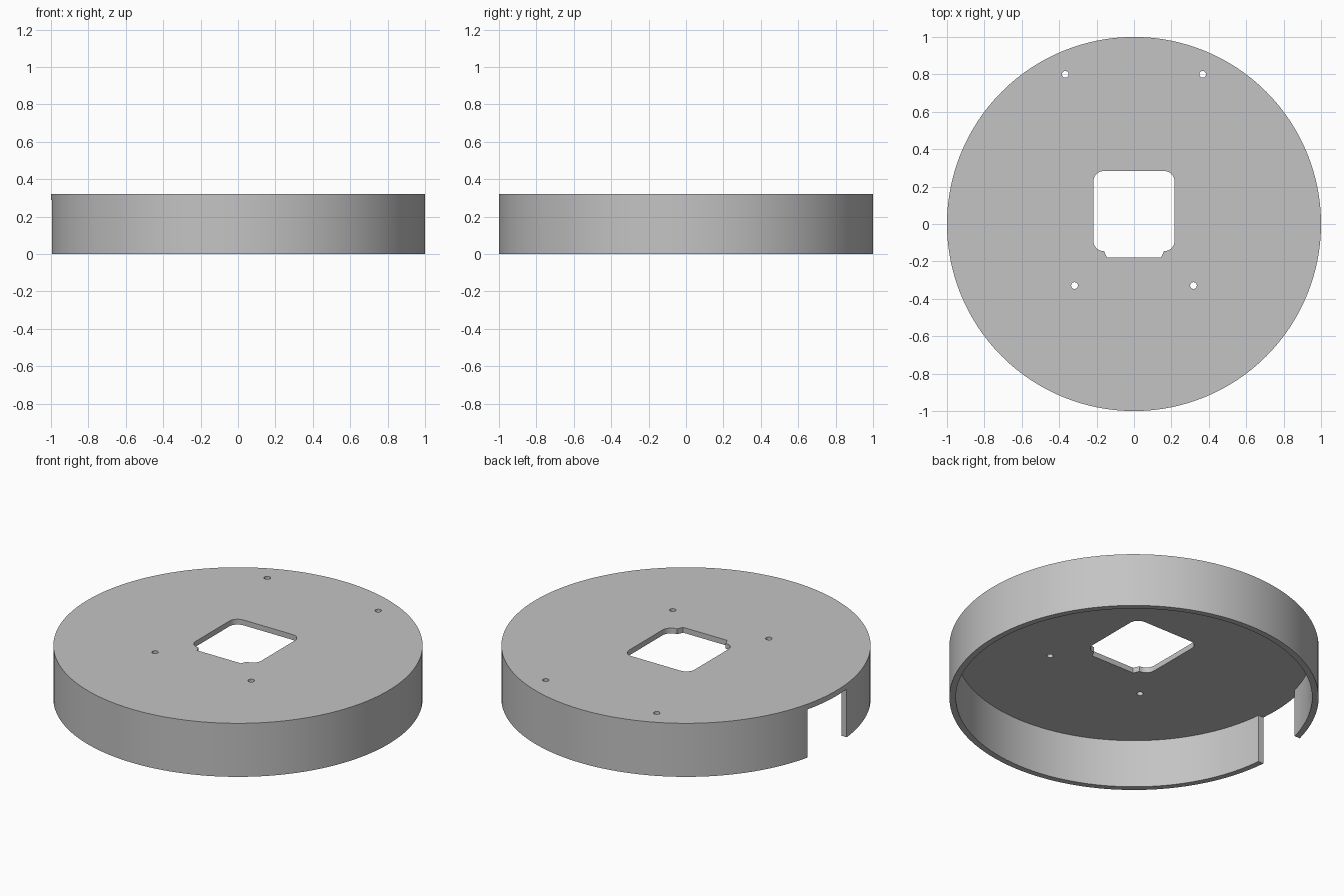
import bpy, bmesh, math

cube = bpy.data.objects.get("Cube")
if cube:
    bpy.data.objects.remove(cube, do_unlink=True)

HEIGHT, PLATE, WALL = 0.32, 0.032, 0.035
UNDERSIDE = HEIGHT - PLATE

grey = bpy.data.materials.new("plain grey")
grey.use_nodes = True
colour = (0.55, 0.55, 0.55, 1)
grey.diffuse_color = colour
grey.node_tree.nodes["Principled BSDF"].inputs["Base Color"].default_value = colour


def prism(name, outline, z0, z1):
    """Extrude a closed outline from z0 to z1."""
    bm = bmesh.new()
    face = bm.faces.new([bm.verts.new((x, y, z0)) for x, y in outline])
    top = bmesh.ops.extrude_face_region(bm, geom=[face])["geom"]
    bmesh.ops.translate(bm, vec=(0, 0, z1 - z0),
                        verts=[v for v in top if isinstance(v, bmesh.types.BMVert)])
    bmesh.ops.recalc_face_normals(bm, faces=bm.faces)
    mesh = bpy.data.meshes.new(name)
    bm.to_mesh(mesh)
    bm.free()
    mesh.materials.append(grey)
    obj = bpy.data.objects.new(name, mesh)
    bpy.context.collection.objects.link(obj)
    return obj


def arc(cx, cy, r, start, end, steps):
    """Points along an arc, angles in degrees."""
    angles = [math.radians(start + (end - start) * i / steps) for i in range(steps + 1)]
    return [(cx + r * math.cos(a), cy + r * math.sin(a)) for a in angles]


def circle(cx, cy, r, steps):
    return arc(cx, cy, r, 0, 360, steps)[:-1]


# Round cover, solid before cutting
cover = prism("round_cover", circle(0, 0, 1, 128), 0, HEIGHT)

# Hollow underside and the cable slot in the rim
cutters = [
    prism("cavity_cutter", circle(0, 0, 1 - WALL, 128), -0.1, UNDERSIDE),
    prism("slot_cutter", [(-1.1, -0.096), (-0.85, -0.096), (-0.85, 0.24), (-1.1, 0.24)],
          -0.1, UNDERSIDE),
]

# Central opening: rounded corners with a shallow step along the front edge
half, r = 0.217, 0.055
right = [(0.145, -0.18), (0.16, -0.145)]
right += arc(half - r, -0.145 + r, r, -90, 0, 8)
right += arc(half - r, 0.283 - r, r, 0, 90, 8)
left = [(-x, y) for x, y in reversed(right)]
cutters.append(prism("opening_cutter", right + left, 0.1, 0.5))

# Four screw holes
for x, y in ((0.367, 0.80), (0.318, -0.329)):
    for side in (-1, 1):
        cutters.append(prism("screw_hole_cutter", circle(side * x, y, 0.018, 20), 0.1, 0.5))

bpy.ops.object.select_all(action="DESELECT")
bpy.context.view_layer.objects.active = cover
cover.select_set(True)
for cutter in cutters:
    cutter.hide_render = True
    mod = cover.modifiers.new("cut", "BOOLEAN")
    mod.operation = "DIFFERENCE"
    mod.solver = "EXACT"
    mod.object = cutter
    bpy.ops.object.modifier_apply(modifier=mod.name)
    bpy.data.objects.remove(cutter, do_unlink=True)

bpy.ops.object.shade_smooth_by_angle(angle=math.radians(30))
